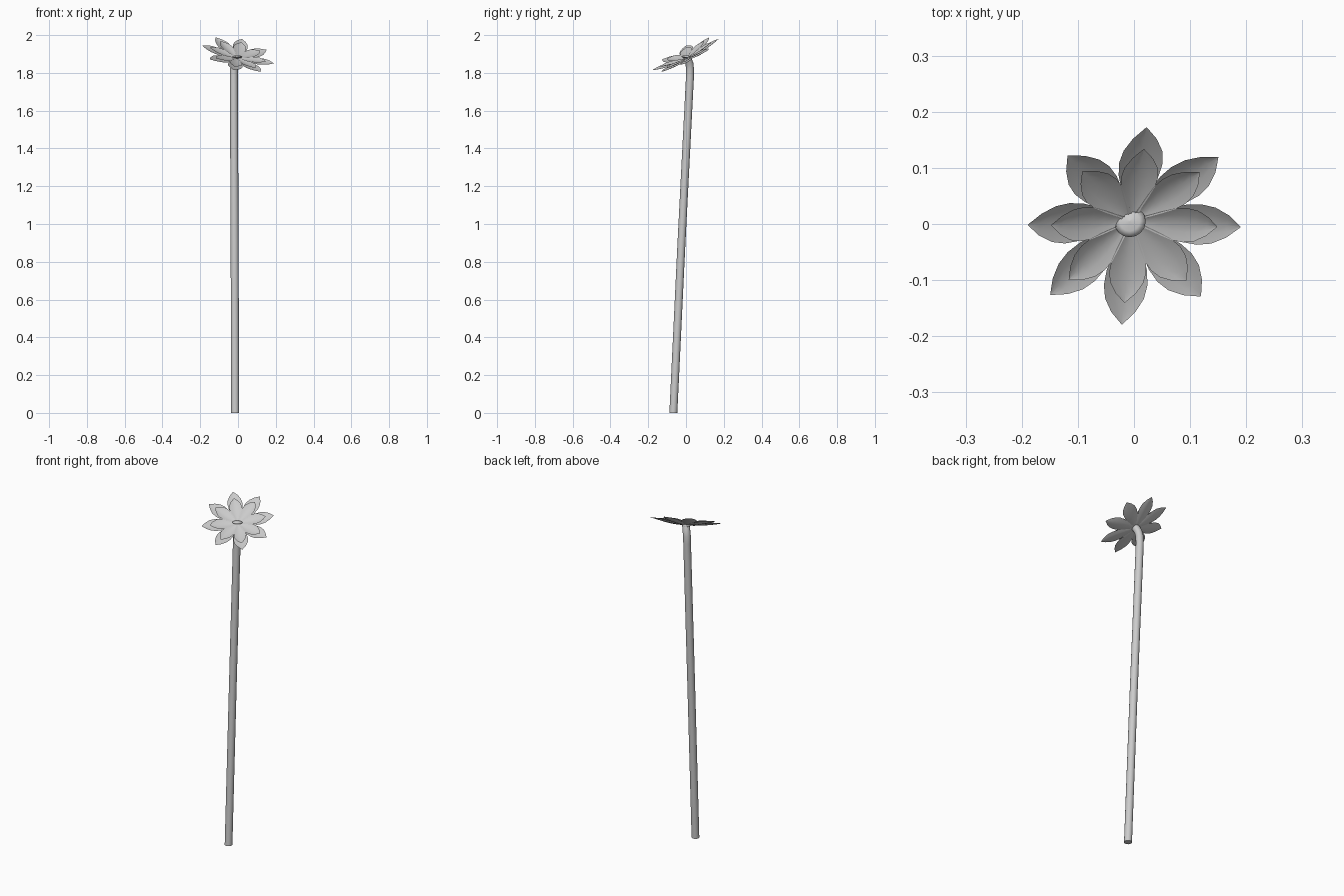
import bpy, bmesh, math
from mathutils import Vector, Matrix

if "Cube" in bpy.data.objects:
    bpy.data.objects.remove(bpy.data.objects["Cube"])

# Tilted frame of the flower head
N = Vector((0.24, -0.5, 1)).normalized()
U = Vector((1, -0.01, -0.245)).normalized()
V = N.cross(U)
CENTRE = Vector((-0.005, 0.008, 1.874))
HEAD = Matrix.Translation(CENTRE) @ Matrix((U, V, N)).transposed().to_4x4()


def finish(name, bm):
    me = bpy.data.meshes.new(name)
    bm.to_mesh(me)
    bm.free()
    for p in me.polygons:
        p.use_smooth = True
    ob = bpy.data.objects.new(name, me)
    bpy.context.collection.objects.link(ob)
    return ob


# Outline of a petal: fraction of length, fraction of half width
OUTLINE = [(0.05, 0.22), (0.2, 0.44), (0.34, 0.7), (0.48, 0.92), (0.62, 1.0),
           (0.75, 0.89), (0.88, 0.55), (1.0, 0.02)]


def petal_ring(name, length, half_width, base, rise):
    bm = bmesh.new()
    for i in range(8):
        turn = Matrix.Rotation(i * math.pi / 4, 4, 'Z')
        rows = []
        for t, w in OUTLINE:
            row = []
            for s in (-1, -0.5, 0, 0.5, 1):
                z = base + rise * t * t + 0.008 * s * s * w
                row.append(bm.verts.new(HEAD @ turn @ Vector((length * t, s * w * half_width, z))))
            rows.append(row)
        for a, b in zip(rows, rows[1:]):
            for j in range(4):
                bm.faces.new((a[j], b[j], b[j + 1], a[j + 1]))
    return finish(name, bm)


petal_ring("outer_petals", 0.195, 0.040, 0.000, 0.026)
petal_ring("inner_petals", 0.152, 0.034, 0.005, 0.021)


def lathe(name, rings, sides=16):
    # rings: (centre, axis, radius); ends are capped
    bm = bmesh.new()
    loops = []
    for c, axis, r in rings:
        q = Vector((0, 0, 1)).rotation_difference(axis)
        loops.append([bm.verts.new(c + q @ Vector((r * math.cos(2 * math.pi * k / sides),
                                                   r * math.sin(2 * math.pi * k / sides), 0)))
                      for k in range(sides)])
    for a, b in zip(loops, loops[1:]):
        for k in range(sides):
            m = (k + 1) % sides
            bm.faces.new((a[k], a[m], b[m], b[k]))
    bm.faces.new(loops[0][::-1])
    bm.faces.new(loops[-1])
    ob = finish(name, bm)
    for p in ob.data.polygons:
        p.use_smooth = len(p.vertices) == 4
    return ob


# Leaning stem that bends into the head
path = [Vector(p) for p in ((-0.015, -0.067, 0), (-0.018, -0.024, 0.9),
                            (-0.022, 0.021, 1.78), (-0.021, 0.021, 1.82),
                            (-0.015, 0.018, 1.85))] + [CENTRE]
rings = []
for i, p in enumerate(path):
    a, b = path[max(i - 1, 0)], path[min(i + 1, len(path) - 1)]
    axis = Vector((0, 0, 1)) if i == 0 else (N if i == len(path) - 1 else (b - a).normalized())
    rings.append((p, axis, 0.021))
lathe("stem", rings)

# Low conical flower centre, tipped slightly back
axis = Vector((-0.1, 0.2, 1)).normalized()
middle = Vector((-0.007, 0.004, 1.884))
lathe("flower_centre", [(middle + axis * h, axis, r) for h, r in
                        ((-0.005, 0.026), (0, 0.028), (0.005, 0.018), (0.009, 0.001))])
